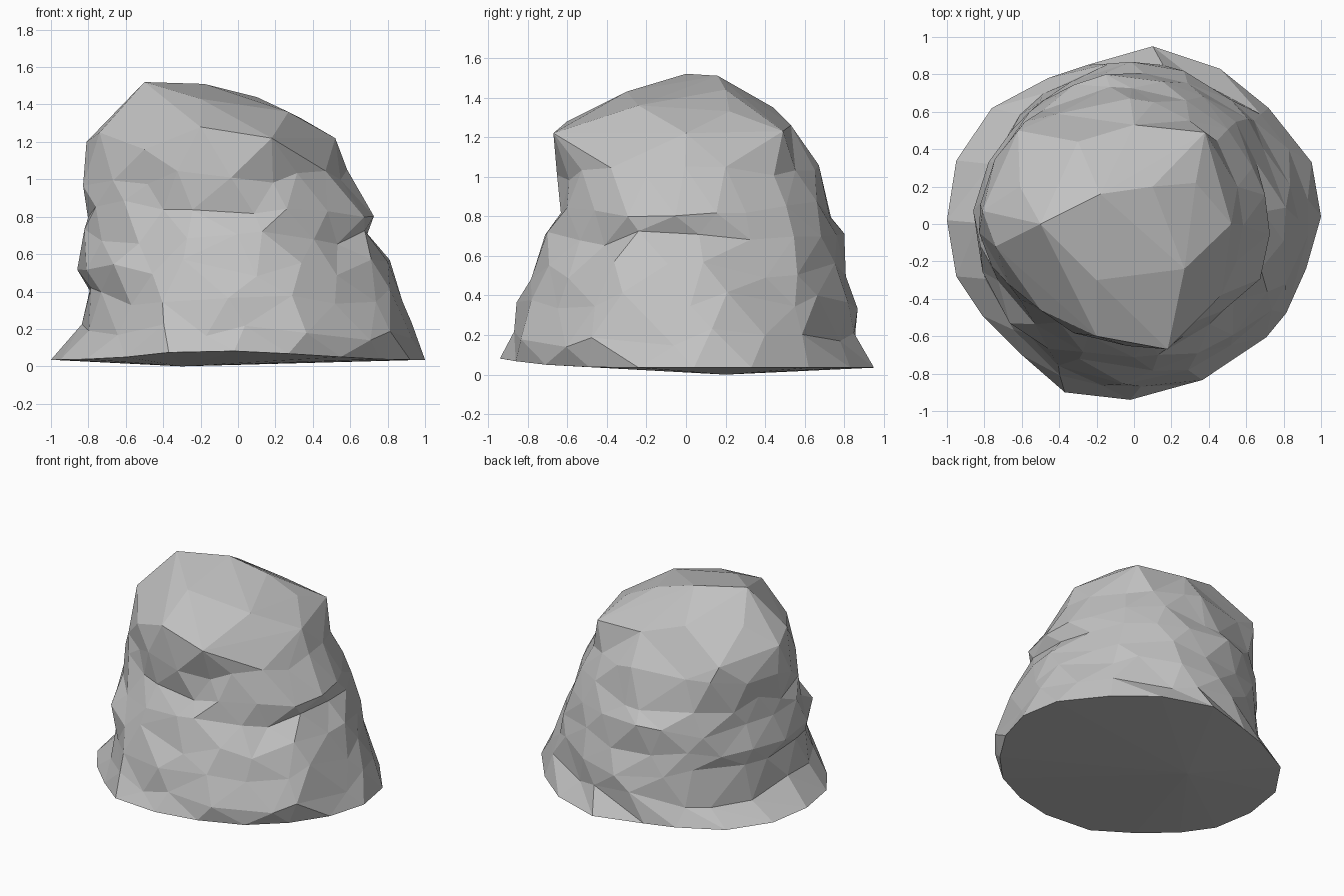
import bpy, bmesh, math, random
from mathutils import Vector

cube = bpy.data.objects.get("Cube")
if cube:
    bpy.data.objects.remove(cube, do_unlink=True)
random.seed(11)

# Foot outline, anticlockwise from the left side
FOOT = [
    (1, 0.04), (0.95, 0.33), (0.72, 0.62), (0.46, 0.83), (0.1, 0.95),
    (-0.25, 0.85), (-0.46, 0.78), (-0.76, 0.62), (-0.95, 0.34), (-1, 0.02),
    (-0.95, -0.28), (-0.81, -0.49), (-0.6, -0.7), (-0.37, -0.9),
    (-0.02, -0.94), (0.27, -0.86), (0.55, -0.71), (0.76, -0.49), (0.92, -0.24),
]
SIDES = len(FOOT)
# Body levels: height, right/left x limits, front/back y limits
LEVELS = [
    (0.19, -0.84, 0.94, -0.89, 0.85),
    (0.37, -0.82, 0.87, -0.83, 0.86),
    (0.53, -0.88, 0.80, -0.77, 0.82),
    (0.69, -0.83, 0.70, -0.72, 0.80),
    (0.84, -0.82, 0.70, -0.65, 0.73),
    (1.01, -0.82, 0.58, -0.64, 0.66),
]
# Crown corners: the rim, then the sloping top
CROWN = [
    (0.52, 0, 1.22), (0.38, 0.49, 1.23), (0, 0.53, 1.26), (-0.3, 0.44, 1.35),
    (-0.62, 0.5, 1.15), (-0.61, 0.2, 1.34), (-0.81, 0.07, 1.2),
    (-0.74, -0.12, 1.25), (-0.5, -0.46, 1.16), (-0.2, -0.6, 1.28),
    (0.18, -0.67, 1.22), (-0.5, 0, 1.52), (-0.18, 0.16, 1.51),
    (-0.2, -0.3, 1.43), (0.27, -0.24, 1.36), (0.33, 0.22, 1.33), (0.1, 0.2, 1.44),
]
# Lumps: angle in degrees, height, push outward
LUMPS = [(-18, 0.84, 0.06), (-50, 0.72, -0.08), (-105, 0.4, 0.07),
         (-132, 0.92, -0.09), (140, 0.96, 0.12), (135, 0.52, -0.06),
         (45, 0.69, 0.02)]
ROUGH = 0.028


def level_point(level, turn):
    """Point on an uneven oval, pushed by the lumps and a little noise."""
    z, right, left, front, back = level
    c, s = math.cos(turn), math.sin(turn)
    push = 1 + random.uniform(-ROUGH, ROUGH * 0.8)
    for angle, height, amount in LUMPS:
        gap = (turn - math.radians(angle) + math.pi) % math.tau - math.pi
        push += amount * math.exp(-(gap / 0.3) ** 2 - ((z - height) / 0.12) ** 2)
    x = c * (left if c > 0 else -right)
    y = s * (back if s > 0 else -front)
    return Vector((x * push, y * push, z + random.uniform(-ROUGH, ROUGH) * 1.8))


bm = bmesh.new()

# Foot, lifted a little at the front
rings = [[bm.verts.new((x, y, 0.035 + 0.06 * max(0, -y) ** 4)) for x, y in FOOT]]

# Flared body with staggered levels
for i, level in enumerate(LEVELS):
    ring = []
    for k in range(SIDES):
        turn = math.tau * (k + 0.5 * ((i + 1) % 2)) / SIDES
        ring.append(bm.verts.new(level_point(level, turn + random.uniform(-0.1, 0.1))))
    rings.append(ring)
for i in range(len(rings) - 1):
    low, high = rings[i], rings[i + 1]
    for k in range(SIDES):
        n = (k + 1) % SIDES
        if i % 2:
            bm.faces.new((low[k], low[n], high[n]))
            bm.faces.new((low[k], high[n], high[k]))
        else:
            bm.faces.new((low[k], low[n], high[k]))
            bm.faces.new((low[n], high[n], high[k]))

# Underside, sagging slightly
hub = bm.verts.new((-0.3, 0.2, 0))
for k in range(SIDES):
    bm.faces.new((rings[0][(k + 1) % SIDES], rings[0][k], hub))

# Faceted crown, open below
crown = [bm.verts.new(p) for p in CROWN]
hull = bmesh.ops.convex_hull(bm, input=crown)
shell = [f for f in hull["geom"] if isinstance(f, bmesh.types.BMFace)]
for f in shell:
    f.normal_update()
bmesh.ops.delete(bm, geom=[f for f in shell if f.normal.z < 0.02], context="FACES")
bmesh.ops.delete(bm, geom=[v for v in bm.verts if not v.link_faces], context="VERTS")

# Cliff band joining body and crown
bmesh.ops.bridge_loops(bm, edges=[e for e in bm.edges if e.is_boundary])
bmesh.ops.triangulate(bm, faces=[f for f in bm.faces if len(f.verts) > 3])
bmesh.ops.recalc_face_normals(bm, faces=bm.faces)

mesh = bpy.data.meshes.new("boulder")
bm.to_mesh(mesh)
bm.free()
boulder = bpy.data.objects.new("boulder", mesh)
bpy.context.collection.objects.link(boulder)

stone = bpy.data.materials.new("grey stone")
stone.use_nodes = True
colour = (0.54, 0.54, 0.54, 1)
stone.diffuse_color = colour
stone.node_tree.nodes["Principled BSDF"].inputs["Base Color"].default_value = colour
mesh.materials.append(stone)
